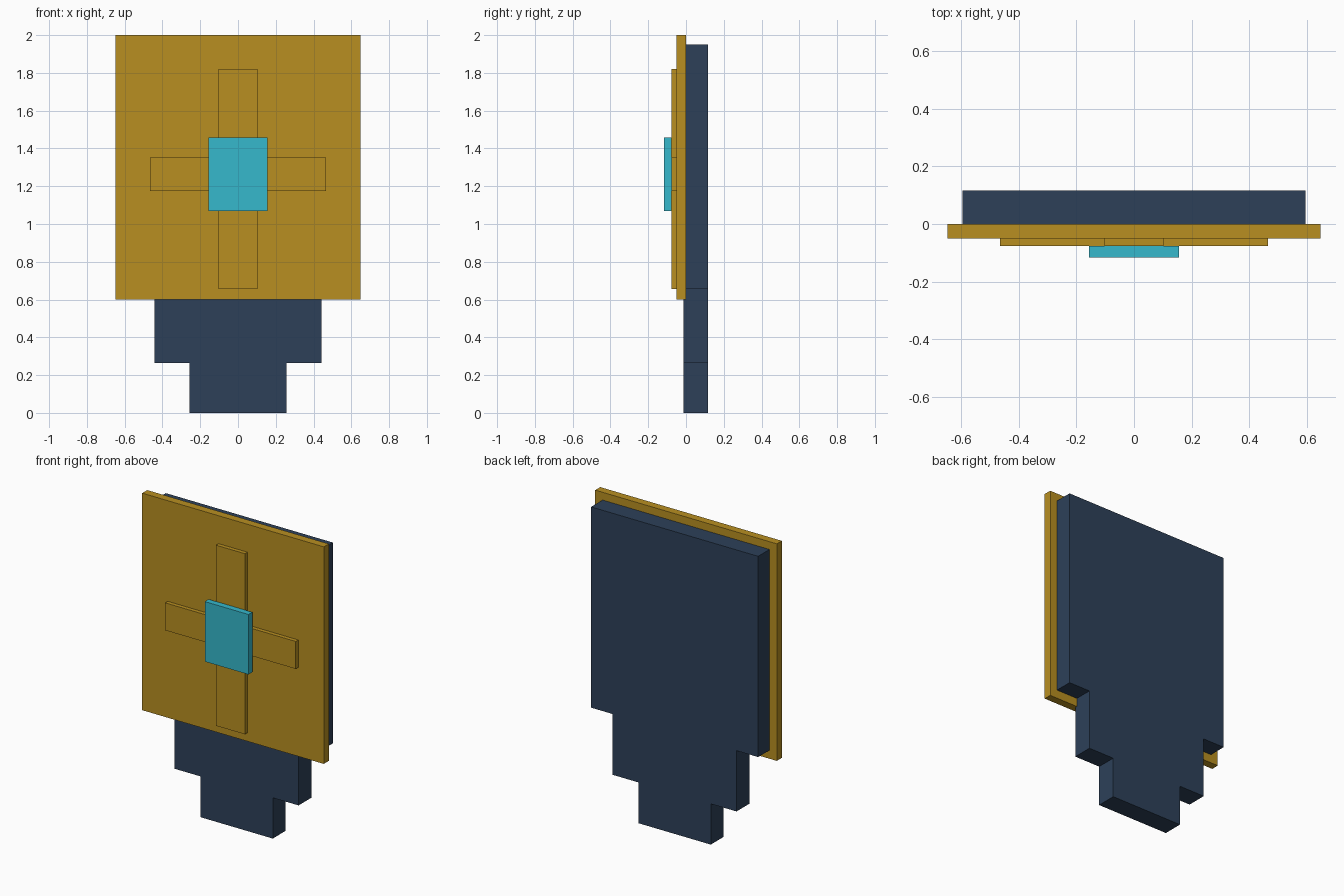
import bpy
import bmesh

cube = bpy.data.objects.get("Cube")
if cube:
    bpy.data.objects.remove(cube, do_unlink=True)


def linear(c):
    c /= 255
    return c / 12.92 if c <= 0.04045 else ((c + 0.055) / 1.055) ** 2.4


def material(name, r, g, b):
    colour = (linear(r), linear(g), linear(b), 1)
    m = bpy.data.materials.new(name)
    m.diffuse_color = colour
    m.use_nodes = True
    m.node_tree.nodes["Principled BSDF"].inputs["Base Color"].default_value = colour
    return m


navy = material("navy", 45, 64, 89)
gold = material("gold", 184, 143, 33)
cyan = material("cyan", 54, 184, 204)


def slab(name, half_outline, y_front, y_back, mat):
    """Mirror an (x, z) outline, listed bottom to top, and extrude it along y."""
    outline = half_outline + [(-x, z) for x, z in reversed(half_outline)]
    bm = bmesh.new()
    face = bm.faces.new([bm.verts.new((x, y_front, z)) for x, z in outline])
    moved = bmesh.ops.extrude_face_region(bm, geom=[face], use_keep_orig=True)["geom"]
    bmesh.ops.translate(bm, vec=(0, y_back - y_front, 0),
                        verts=[g for g in moved if isinstance(g, bmesh.types.BMVert)])
    bmesh.ops.recalc_face_normals(bm, faces=bm.faces)
    mesh = bpy.data.meshes.new(name)
    bm.to_mesh(mesh)
    bm.free()
    mesh.materials.append(mat)
    obj = bpy.data.objects.new(name, mesh)
    bpy.context.collection.objects.link(obj)
    return obj


# Stepped backing that narrows towards the foot
slab("stepped_back", [(0.258, 0), (0.258, 0.263), (0.442, 0.263), (0.442, 0.655),
                      (0.596, 0.655), (0.596, 1.95)], -0.014, 0.116, navy)

# Large front plate
slab("front_plate", [(0.648, 0.6), (0.648, 2.0)], -0.051, 0, gold)

# Raised cross on the plate
slab("raised_cross", [(0.103, 0.655), (0.103, 1.174), (0.466, 1.174), (0.466, 1.351),
                      (0.103, 1.351), (0.103, 1.82)], -0.077, -0.051, gold)

# Bright block at the centre of the cross
slab("centre_block", [(0.156, 1.07), (0.156, 1.457)], -0.116, -0.077, cyan)
